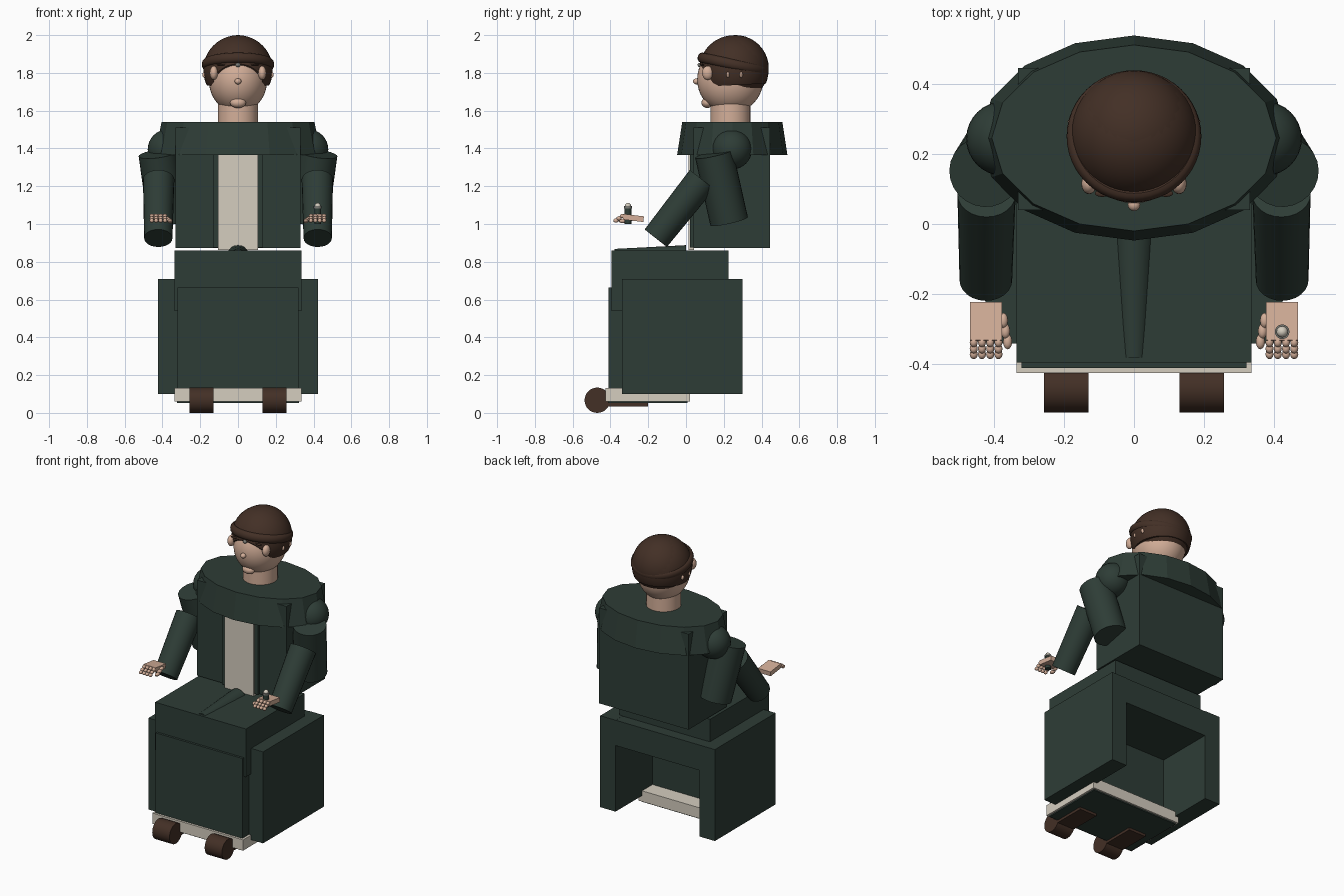
import bpy, bmesh, math
from mathutils import Vector, Matrix

if "Cube" in bpy.data.objects:
    bpy.data.objects.remove(bpy.data.objects["Cube"])


def material(name, rgb):
    m = bpy.data.materials.new(name)
    m.diffuse_color = (*rgb, 1)
    m.use_nodes = True
    m.node_tree.nodes["Principled BSDF"].inputs["Base Color"].default_value = m.diffuse_color
    return m


GREEN = material("dark green cloth", (0.027, 0.046, 0.037))
BROWN = material("dark brown", (0.056, 0.029, 0.019))
CREAM = material("cream", (0.66, 0.61, 0.52))
SKIN = material("skin", (0.66, 0.43, 0.32))
GREY = material("grey", (0.20, 0.20, 0.18))


def finish(name, bm, mat, smooth=False):
    bmesh.ops.recalc_face_normals(bm, faces=bm.faces)
    mesh = bpy.data.meshes.new(name)
    bm.to_mesh(mesh)
    bm.free()
    mesh.materials.append(mat)
    ob = bpy.data.objects.new(name, mesh)
    bpy.context.collection.objects.link(ob)
    if smooth:
        bpy.ops.object.select_all(action='DESELECT')
        ob.select_set(True)
        bpy.context.view_layer.objects.active = ob
        bpy.ops.object.shade_smooth_by_angle(angle=math.radians(35))
    return ob


def box(name, x, y, z, mat, tilt=0):
    """Box from (min, max) ranges, optionally tilted about x."""
    bm = bmesh.new()
    bmesh.ops.create_cube(bm, size=1)
    size = [r[1] - r[0] for r in (x, y, z)]
    mid = [(r[0] + r[1]) / 2 for r in (x, y, z)]
    bm.transform(Matrix.Translation(mid) @ Matrix.Rotation(tilt, 4, 'X') @ Matrix.Diagonal((*size, 1)))
    return finish(name, bm, mat)


def ball(name, c, r, mat, seg=32):
    bm = bmesh.new()
    bmesh.ops.create_uvsphere(bm, u_segments=seg, v_segments=seg // 2, radius=1)
    bm.transform(Matrix.Translation(c) @ Matrix.Diagonal((*r, 1)))
    return finish(name, bm, mat, True)


def tube(name, a, b, r1, r2, mat, seg=24):
    """Capped cylinder or cone between two points."""
    a, b = Vector(a), Vector(b)
    d = b - a
    bm = bmesh.new()
    bmesh.ops.create_cone(bm, cap_ends=True, segments=seg, radius1=r1, radius2=r2, depth=d.length)
    bm.transform(Matrix.Translation((a + b) / 2) @ d.to_track_quat('Z', 'Y').to_matrix().to_4x4())
    return finish(name, bm, mat, True)


# Seat, lap and skirt
box("lap", (-0.335, 0.335), (-0.395, 0.225), (0.54, 0.86), GREEN)
box("seat_back_rail", (-0.33, 0.33), (0.0, 0.298), (0.54, 0.709), GREEN)
box("skirt_front", (-0.32, 0.32), (-0.41, -0.09), (0.10, 0.665), GREEN)
tube("lap_fold", (0, 0.0, 0.828), (0, -0.38, 0.83), 0.06, 0.038, GREEN)

# Foot plate
box("foot_plate", (-0.335, 0.335), (-0.425, -0.02 + 0.04), (0.06, 0.132), CREAM)
box("foot_plate_underside", (-0.322, 0.322), (-0.412, 0.008), (0.052, 0.06), GREEN)

# Torso and clothing
box("torso", (-0.33, 0.33), (0.04, 0.445), (0.873, 1.51), GREEN)
box("shirt_front", (-0.107, 0.107), (0.012, 0.042), (0.862, 1.45), CREAM)

# Flared sixteen-sided cape
bm = bmesh.new()
rings = []
for rx, ry, z in ((0.44, 0.292, 1.365), (0.405, 0.265, 1.54)):
    rings.append([bm.verts.new((rx * math.cos(i * math.pi / 8), 0.245 + ry * math.sin(i * math.pi / 8), z))
                  for i in range(16)])
for i in range(16):
    j = (i + 1) % 16
    bm.faces.new((rings[0][i], rings[0][j], rings[1][j], rings[1][i]))
bm.faces.new(rings[0][::-1])
bm.faces.new(rings[1])
finish("cape", bm, GREEN)

# Paired parts
for s, side in ((-1, "left"), (1, "right")):
    def span(a, b):
        return tuple(sorted((s * a, s * b)))

    box(side + "_seat_side", span(0.31, 0.423), (-0.34, 0.30), (0.10, 0.71), GREEN)
    box(side + "_lapel", span(0.105, 0.132), (0.022, 0.045), (0.875, 1.45), GREEN)
    # Shoe with rounded toe
    tube(side + "_toe", (s * 0.13, -0.47, 0.067), (s * 0.257, -0.47, 0.067), 0.067, 0.067, BROWN, 32)
    box(side + "_sole", span(0.13, 0.257), (-0.47, -0.2), (0.035, 0.062), BROWN)
    # Arm
    ball(side + "_shoulder", (s * 0.372, 0.243, 1.395), (0.106,) * 3, GREEN)
    tube(side + "_upper_arm", (s * 0.425, 0.148, 1.372), (s * 0.375, 0.228, 1.015), 0.102, 0.102, GREEN)
    tube(side + "_forearm", (s * 0.42, 0.085, 1.235), (s * 0.422, -0.16, 0.925), 0.083, 0.075, GREEN)
    # Hand with jointed fingers and thumb
    box(side + "_palm", span(0.376, 0.467), (-0.333, -0.224), (1.017, 1.047), SKIN, math.radians(-7))
    for f in range(4):
        x = s * (0.386 + f * 0.0235)
        for k, (y, z) in enumerate(((-0.337, 1.042), (-0.355, 1.030), (-0.371, 1.018))):
            ball(f"{side}_finger_{f}_{k}", (x, y, z), (0.0115, 0.014, 0.0115), SKIN, 12)
    for k in range(3):
        ball(f"{side}_thumb_{k}", (s * (0.372 - 0.006 * k), -0.275 - 0.03 * k, 1.028 - 0.006 * k),
             (0.013, 0.022, 0.012), SKIN, 12)
    # Ears and brow lines
    ball(side + "_ear", (s * 0.128, 0.115, 1.80), (0.022, 0.03, 0.037), SKIN, 20)
    for y in (0.222, 0.292):
        ball(f"{side}_ear_tip", (s * 0.176, y, 1.79), (0.013, 0.009, 0.016), SKIN, 12)
    ball(side + "_eyelash", (s * 0.09, 0.087, 1.842), (0.022, 0.01, 0.004), BROWN, 12)

# Small stick held in the right hand
tube("stick_body", (0.422, -0.307, 1.0), (0.422, -0.307, 1.085), 0.018, 0.018, GREEN, 16)
tube("stick_collar", (0.422, -0.307, 1.082), (0.422, -0.307, 1.094), 0.021, 0.021, GREY, 16)
ball("stick_tip", (0.422, -0.307, 1.096), (0.016, 0.016, 0.016), CREAM, 16)

# Head
tube("neck", (0, 0.235, 1.50), (0, 0.235, 1.68), 0.106, 0.106, SKIN, 32)
ball("head", (0, 0.234, 1.765), (0.155, 0.175, 0.178), SKIN, 40)
ball("nose", (0, 0.055, 1.755), (0.018, 0.018, 0.016), SKIN, 16)
ball("lips", (0, 0.112, 1.642), (0.042, 0.03, 0.028), SKIN, 20)
ball("brow_dot", (0, 0.075, 1.842), (0.014, 0.014, 0.012), GREY, 12)

# Hair: a sphere trimmed along the neck and away from the face
bm = bmesh.new()
bmesh.ops.create_uvsphere(bm, u_segments=40, v_segments=24, radius=0.184)
bm.transform(Matrix.Translation((0, 0.253, 1.815)))
for co, no in (((0, 0.25, 1.735), (0, -0.05, 1)), ((0, 0.13, 1.765), (0, 1, 0.7))):
    geom = bm.verts[:] + bm.edges[:] + bm.faces[:]
    cut = bmesh.ops.bisect_plane(bm, geom=geom, plane_co=co, plane_no=no, clear_inner=True)
    edges = [e for e in cut['geom_cut'] if isinstance(e, bmesh.types.BMEdge)]
    bmesh.ops.contextual_create(bm, geom=edges)
finish("hair", bm, BROWN, True)

# Cap: dome and tilted rolled band
ball("cap_dome", (0, 0.262, 1.825), (0.174, 0.176, 0.175), BROWN, 40)
bm = bmesh.new()
N, M = 48, 12
grid = []
for i in range(N):
    a = 2 * math.pi * i / N
    ring = []
    for j in range(M):
        b = 2 * math.pi * j / M
        r = 0.172 + 0.02 * math.cos(b)
        ring.append(bm.verts.new((r * math.cos(a), r * math.sin(a), 0.027 * math.sin(b))))
    grid.append(ring)
for i in range(N):
    for j in range(M):
        k, l = (i + 1) % N, (j + 1) % M
        bm.faces.new((grid[i][j], grid[k][j], grid[k][l], grid[i][l]))
bm.transform(Matrix.Translation((0, 0.25, 1.845)) @ Matrix.Rotation(math.radians(-12), 4, 'X'))
finish("cap_band", bm, BROWN, True)
